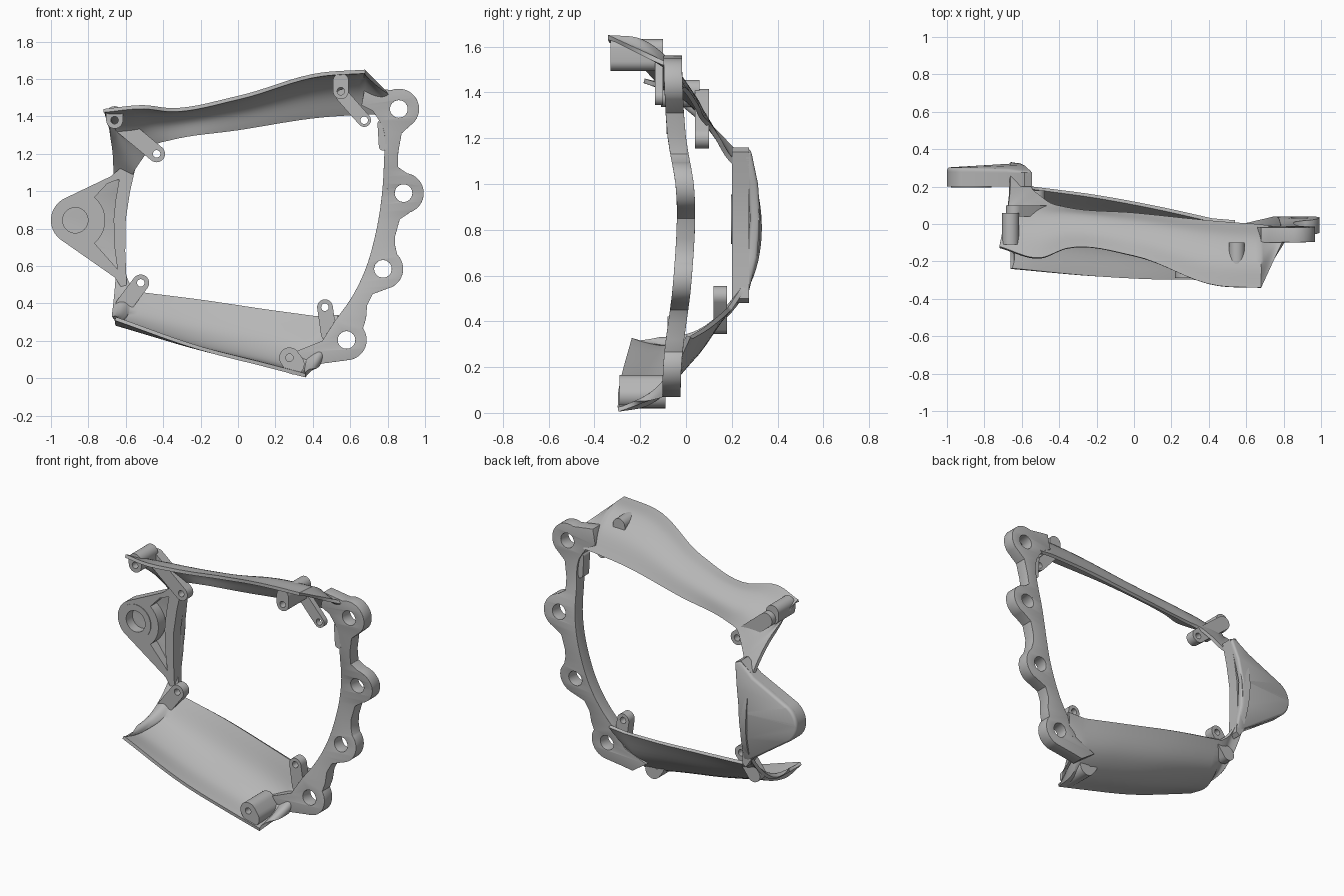
import bpy, bmesh, math
from mathutils import Vector

cube = bpy.data.objects.get("Cube")
if cube:
    bpy.data.objects.remove(cube, do_unlink=True)

grey = bpy.data.materials.new("plain grey")
grey.use_nodes = True
grey.diffuse_color = (0.47, 0.47, 0.47, 1)
for node in grey.node_tree.nodes:
    if node.type == 'BSDF_PRINCIPLED':
        node.inputs["Base Color"].default_value = grey.diffuse_color


def link(name, data):
    ob = bpy.data.objects.new(name, data)
    bpy.context.scene.collection.objects.link(ob)
    return ob


def baked(ob):
    """Mesh of an object with its curve settings and modifiers applied."""
    bpy.context.view_layer.update()
    dg = bpy.context.evaluated_depsgraph_get()
    mesh = bpy.data.meshes.new_from_object(ob.evaluated_get(dg))
    bpy.data.objects.remove(ob, do_unlink=True)
    return mesh


def finish(name, mesh, angle=35):
    mesh.name = name
    mesh.materials.clear()
    mesh.materials.append(grey)
    mesh.shade_smooth()
    mesh.set_sharp_from_angle(angle=math.radians(angle))
    return link(name, mesh)


def spline(points, steps):
    """Smooth curve through the points, with tangents weighted by spacing."""
    pts = [Vector(p) for p in points]
    gap = [max((b - a).length, 1e-5) for a, b in zip(pts, pts[1:])]
    slope = [(b - a) / g for a, b, g in zip(pts, pts[1:], gap)]
    tan = [slope[0]]
    for i in range(1, len(slope)):
        tan.append((slope[i] * gap[i - 1] + slope[i - 1] * gap[i]) / (gap[i] + gap[i - 1]))
    tan.append(slope[-1])
    out = [pts[0]]
    for i, g in enumerate(gap):
        for k in range(1, steps + 1):
            t = k / steps
            h = t * t * (3 - 2 * t)
            out.append(pts[i] * (1 - h) + pts[i + 1] * h
                       + tan[i] * g * t * (1 - t) ** 2 - tan[i + 1] * g * t * t * (1 - t))
    return out


def arc(centre, r, start, end, n=24):
    angles = [math.radians(start + (end - start) * i / n) for i in range(n + 1)]
    return [(centre[0] + r * math.cos(a), centre[1] + r * math.sin(a)) for a in angles]


def circle(centre, r):
    return arc(centre, r, 0, 360, 32)[:-1]


def prism(name, outlines, y0, y1, bend=None, bevel=0):
    """Plate in the xz plane; the first outline is the border, others are holes."""
    curve = bpy.data.curves.new(name, 'CURVE')
    curve.dimensions = '2D'
    curve.fill_mode = 'BOTH'
    curve.extrude = (y1 - y0) / 2
    for outline in outlines:
        s = curve.splines.new('POLY')
        s.points.add(len(outline) - 1)
        s.use_cyclic_u = True
        for p, q in zip(s.points, outline):
            p.co = (q[0], q[1], 0, 1)
    mesh = baked(link(name, curve))
    bm = bmesh.new()
    bm.from_mesh(mesh)
    bmesh.ops.remove_doubles(bm, verts=bm.verts, dist=1e-5)
    for v in bm.verts:
        x, z, d = v.co
        v.co = (x, (y0 + y1) / 2 + d + (bend(x, z) if bend else 0), z)
    bmesh.ops.recalc_face_normals(bm, faces=bm.faces)
    bm.to_mesh(mesh)
    bm.free()
    if bevel:
        ob = link(name, mesh)
        mod = ob.modifiers.new("soft_edge", 'BEVEL')
        mod.width, mod.segments = bevel, 3
        mod.limit_method, mod.angle_limit = 'ANGLE', math.radians(50)
        mesh = baked(ob)
    return finish(name, mesh)


def arm(name, p, q, r, y0, y1, hole=0.02):
    """Rounded arm from p to q with a screw hole at q."""
    a = math.degrees(math.atan2(q[1] - p[1], q[0] - p[0]))
    border = arc(q, r, a - 90, a + 90, 14) + arc(p, r, a + 90, a + 270, 14)
    return prism(name, [border] + ([circle(q, hole)] if hole else []), y0, y1)


# Curved shell: stations run round the window, each from outer rim to window rim
right_top = [(.68, -.34, 1.65), (.68, -.2, 1.635), (.675, -.09, 1.56), (.66, 0, 1.42)]
left_top = [(-.72, -.12, 1.44), (-.69, 0, 1.38), (-.6, .1, 1.28), (-.5, .15, 1.2)]
left_low = [(-.66, -.24, .31), (-.65, -.08, .28), (-.6, .08, .32), (-.54, .2, .45)]
right_low = [(.36, -.295, .005), (.36, -.17, .03), (.38, -.05, .13), (.42, .03, .325)]
sections = [
    [[(.8, -.08, 1.53), (.74, -.01, 1.42)], right_top],
    [right_top,
     [(.45, -.33, 1.635), (.45, -.2, 1.62), (.45, -.07, 1.54), (.45, .015, 1.405)],
     [(0, -.17, 1.51), (0, -.08, 1.49), (0, .01, 1.43), (0, .06, 1.335)],
     [(-.36, -.13, 1.445), (-.36, -.04, 1.43), (-.36, .05, 1.37), (-.36, .09, 1.28)],
     [(-.5, -.18, 1.46), (-.5, -.05, 1.425), (-.48, .05, 1.36), (-.44, .11, 1.26)],
     left_top],
    [left_top,
     [(-.665, .15, 1.22), (-.545, .19, 1.13)],
     [(-.66, .28, 1.06), (-.57, .27, 1.04)],
     [(-.66, .33, .85), (-.6, .32, .85)],
     [(-.65, .28, .56), (-.6, .27, .56)],
     [(-.66, .08, .34), (-.575, .22, .48)],
     left_low],
    [left_low,
     [(-.2, -.28, .15), (-.2, -.12, .155), (-.2, .04, .24), (-.2, .155, .41)],
     [(.15, -.295, .06), (.15, -.15, .08), (.15, -.01, .18), (.15, .09, .36)],
     right_low],
    [right_low, [(.42, -.1, .075), (.54, .02, .33)]],
]


def full_row(row):
    if len(row) == 2:
        a, b = Vector(row[0]), Vector(row[1])
        row = [a.lerp(b, i / 3) for i in range(4)]
    return spline(row, 6)


bm = bmesh.new()
for section in sections:
    columns = [spline(c, 8) for c in zip(*[full_row(r) for r in section])]
    grid = [[bm.verts.new(p) for p in c] for c in columns]
    for a, b in zip(grid, grid[1:]):
        for i in range(len(a) - 1):
            bm.faces.new((a[i], b[i], b[i + 1], a[i + 1]))
bmesh.ops.remove_doubles(bm, verts=bm.verts, dist=1e-4)
mesh = bpy.data.meshes.new("shell")
bm.to_mesh(mesh)
bm.free()
shell = link("shell", mesh)
solid = shell.modifiers.new("thickness", 'SOLIDIFY')
solid.thickness, solid.offset = 0.02, -1
finish("shell", baked(shell), 40)

# Right flange: four bolt lobes joined by a wavy strip
lobes = [(.86, 1.44), (.885, .99), (.775, .585), (.58, .205)]
border = (arc(lobes[0], .108, 112, -40) + [(.875, 1.31), (.857, 1.21), (.855, 1.13)]
          + arc(lobes[1], .108, 80, -70) + [(.865, .85), (.84, .76), (.84, .71)]
          + arc(lobes[2], .108, 45, -75) + [(.72, .45), (.69, .39), (.685, .32)]
          + arc(lobes[3], .108, 35, -80) + [(.46, .08), (.4, .07), (.3, .14), (.45, .2)]
          + spline([(.52, .31), (.6, .42), (.68, .58), (.735, .77), (.768, .97),
                    (.78, 1.15), (.775, 1.34), (.72, 1.43)], 5)
          + [(.66, 1.46), (.68, 1.56), (.72, 1.555)])
levels = spline([(0, -.065), (.2, -.06), (.585, -.015), (.99, -.005),
                 (1.2, -.04), (1.44, -.055), (1.7, -.06)], 6)


def flange_depth(x, z):
    for a, b in zip(levels, levels[1:]):
        if z <= b.x:
            return a.y + (b.y - a.y) * (z - a.x) / (b.x - a.x)
    return levels[-1].y


prism("bolt_flange", [border] + [circle(c, .047) for c in lobes], -.04, .04, flange_depth, .012)

# Left mount: ribbed front layer with pocket and bore, closed by a bulging back
hub = (-.87, .845)
border = (arc(hub, .13, 115, 240, 32)
          + [(-.66, .54), (-.62, .48), (-.595, .5), (-.603, .68), (-.6, .85),
             (-.577, 1), (-.545, 1.14), (-.585, 1.16), (-.68, 1.08)])
pocket = ([(-.7, 1.04), (-.635, 1.065), (-.655, .95), (-.665, .85), (-.66, .7), (-.645, .585)]
          + arc(hub, .16, -50, 50, 16))
prism("mount_ribs", [border, pocket, circle(hub, .068)], .2, .275)
prism("mount_back", [border], .265, .31,
      lambda x, z: .06 * (x + .87) - .5 * (z - .845) ** 2, .015)
prism("bore_ring", [circle(hub, .108), circle(hub, .068)], .196, .21)

# Screw arms and bosses
arm("upper_left_arm", (-.64, 1.37), (-.435, 1.2), .045, .04, .1)
arm("upper_left_boss", (-.66, 1.41), (-.66, 1.38), .045, -.11, .06)
arm("upper_right_boss", (.55, 1.59), (.55, 1.535), .042, -.33, -.1)
arm("upper_right_arm", (.56, 1.51), (.675, 1.38), .036, -.135, -.1)
arm("lower_left_arm", (-.61, .39), (-.52, .51), .045, .12, .18)
arm("lower_right_arm", (.485, .24), (.465, .38), .042, -.08, -.02)
arm("lower_boss", (.3, .075), (.275, .11), .055, -.29, -.09)
arm("side_clip", (.775, 1.24), (.768, 1.36), .022, -.085, -.02, 0)
